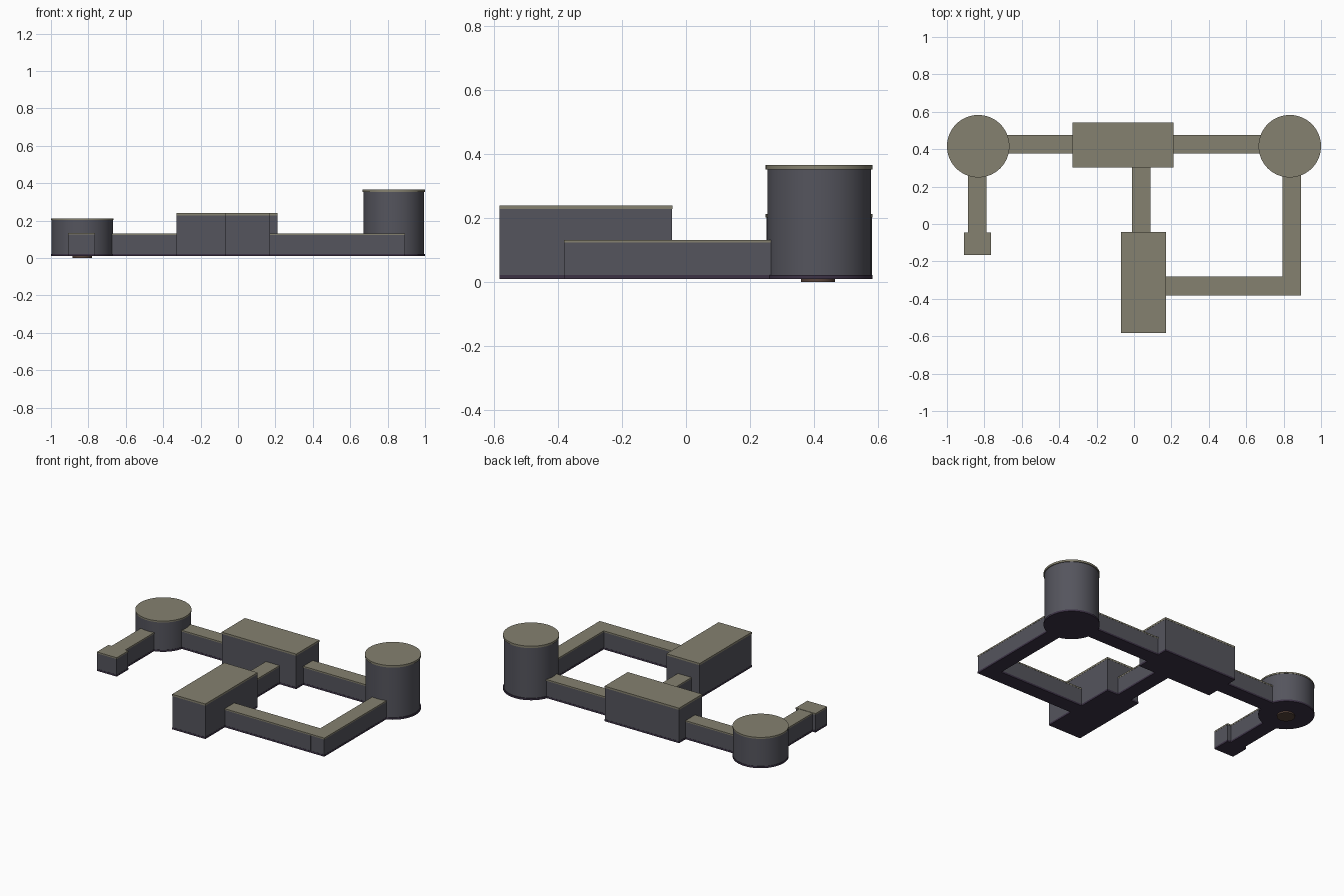
import bpy

if "Cube" in bpy.data.objects:
    bpy.data.objects.remove(bpy.data.objects["Cube"])

FLOOR, SLAB = 0.01, 0.022   # underside and top of the floor slabs


def make_mat(name, rgb):
    m = bpy.data.materials.new(name)
    m.diffuse_color = (*rgb, 1)
    m.use_nodes = True
    m.node_tree.nodes["Principled BSDF"].inputs["Base Color"].default_value = m.diffuse_color
    return m


ROOF = make_mat("roof_olive", (0.235, 0.22, 0.16))
WALL = make_mat("wall_grey", (0.09, 0.09, 0.11))
BASE = make_mat("floor_purple", (0.045, 0.032, 0.06))
PAD = make_mat("pad_brown", (0.10, 0.06, 0.045))


def box(name, x0, x1, y0, y1, z0, z1, mat):
    bpy.ops.mesh.primitive_cube_add(
        size=1, location=((x0 + x1) / 2, (y0 + y1) / 2, (z0 + z1) / 2))
    o = bpy.context.object
    o.name = name
    o.scale = (x1 - x0, y1 - y0, z1 - z0)
    bpy.ops.object.transform_apply(location=False, rotation=False, scale=True)
    o.data.materials.append(mat)


def disc(name, x, y, r, z0, z1, mat):
    bpy.ops.mesh.primitive_cylinder_add(
        vertices=64, radius=r, depth=z1 - z0, location=(x, y, (z0 + z1) / 2))
    o = bpy.context.object
    o.name = name
    o.data.materials.append(mat)
    bpy.ops.object.shade_smooth_by_angle()


def block(name, x0, x1, y0, y1, top, roof):
    # floor slab, slightly inset walls, roof slab
    i = 0.001
    box(name + "_floor", x0, x1, y0, y1, FLOOR, SLAB, BASE)
    box(name + "_walls", x0 + i, x1 - i, y0 + i, y1 - i, FLOOR + 0.003, top - roof, WALL)
    box(name + "_roof", x0, x1, y0, y1, top - roof, top, ROOF)


def tower(name, x, y, r_wall, top, roof):
    disc(name + "_floor", x, y, 0.167, FLOOR, SLAB, BASE)
    disc(name + "_wall", x, y, r_wall, FLOOR + 0.003, top - roof, WALL)
    disc(name + "_roof", x, y, 0.167, top - roof, top, ROOF)


# Rectangular rooms
block("back_room", -0.33, 0.211, 0.302, 0.543, 0.24, 0.012)
block("front_room", -0.07, 0.171, -0.583, -0.042, 0.24, 0.012)

# Round rooms
tower("left_round_room", -0.833, 0.416, 0.165, 0.212, 0.01)
tower("right_round_room", 0.833, 0.416, 0.162, 0.365, 0.013)
disc("entry_pad", -0.833, 0.412, 0.053, 0.0, 0.012, PAD)

# Corridors, ends running a little way into the rooms
C, R = 0.132, 0.009
for name, x0, x1, y0, y1 in (
        ("left_corridor", -0.69, -0.32, 0.376, 0.475),
        ("right_corridor", 0.20, 0.69, 0.376, 0.475),
        ("middle_corridor", -0.01, 0.089, -0.05, 0.31),
        ("front_corridor", 0.16, 0.794, -0.381, -0.281),
        ("side_corridor", 0.794, 0.893, -0.381, 0.28),
        ("exit_corridor", -0.887, -0.788, -0.046, 0.28)):
    block(name, x0, x1, y0, y1, C, R)

# Small closet at the end of the left passage
block("exit_closet", -0.908, -0.764, -0.166, -0.046, C + 0.002, R)
